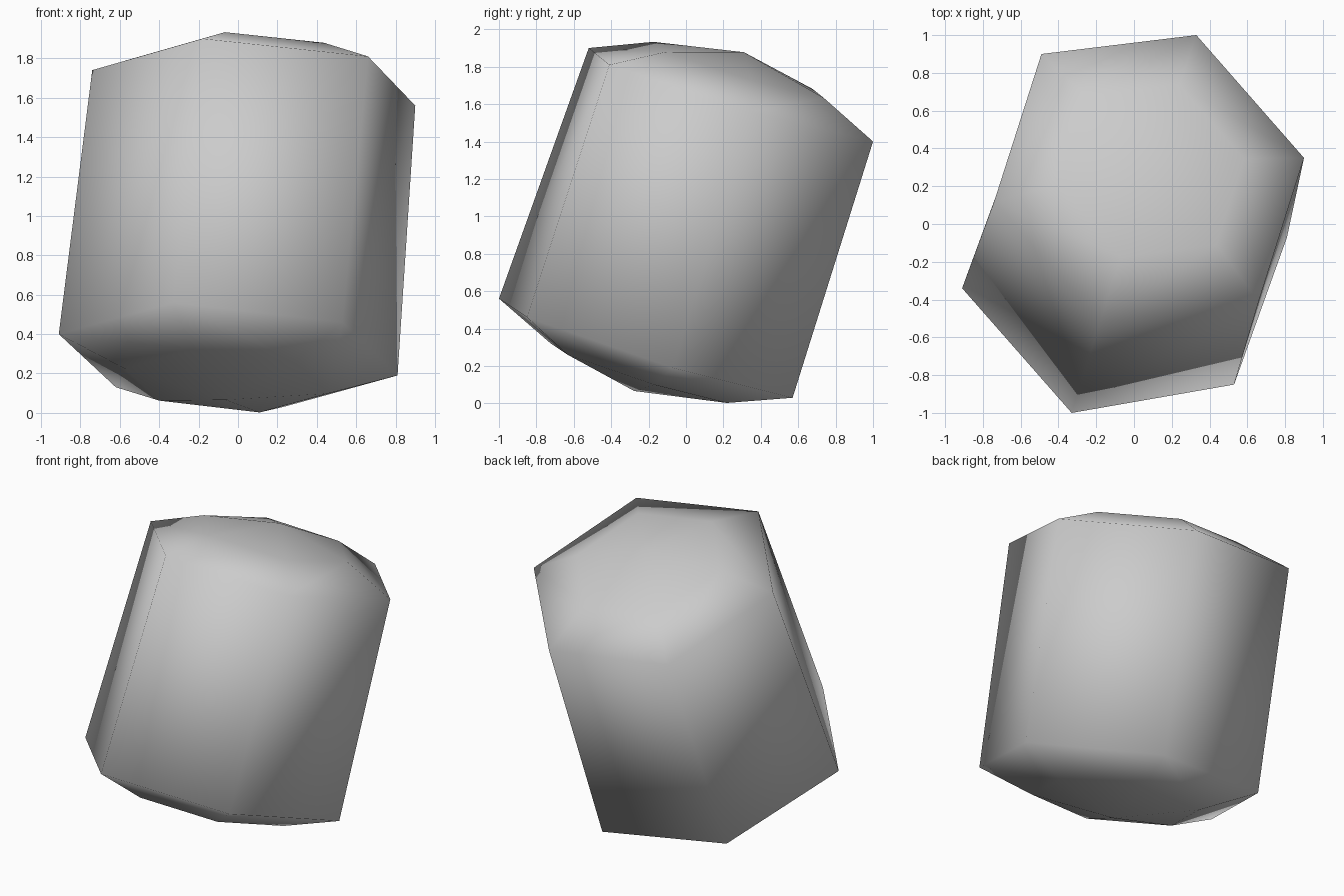
import bpy
import bmesh
from mathutils import Vector

cube = bpy.data.objects.get("Cube")
if cube:
    bpy.data.objects.remove(cube, do_unlink=True)

# One plain grey material
grey = bpy.data.materials.new("light_grey")
grey.use_nodes = True
colour = (0.6, 0.6, 0.6, 1)
grey.diffuse_color = colour
grey.node_tree.nodes["Principled BSDF"].inputs["Base Color"].default_value = colour

# Rims of the leaning six-sided body, counter-clockwise from the front
TOP_RIM = [(-.18, -.52, 1.9), (.66, -.41, 1.81), (.9, .35, 1.56),
           (.33, 1, 1.4), (-.49, .9, 1.48), (-.74, .12, 1.74)]
BOTTOM_RIM = [(-.33, -1, .56), (.53, -.85, .46), (.81, -.07, .19),
              (.23, .57, .03), (-.62, .45, .13), (-.91, -.34, .4)]
CAP_SCALE = 0.6    # size of the inner ring of each domed end
CAP_RISE = 0.14    # height of the inner ring above the rim
TIP_RISE = 0.24    # height of the tip above the rim


def add_ring(bm, points):
    return [bm.verts.new(p) for p in points]


def bridge(bm, lower, upper):
    count = len(lower)
    for i in range(count):
        j = (i + 1) % count
        bm.faces.new((lower[i], lower[j], upper[j], upper[i]))


def add_dome(bm, rim, direction):
    """Close a rim with a smaller raised ring and a central tip."""
    centre = sum((v.co for v in rim), Vector()) / len(rim)
    inner = add_ring(bm, [centre.lerp(v.co, CAP_SCALE) + direction * CAP_RISE
                          for v in rim])
    tip = bm.verts.new(centre + direction * TIP_RISE)
    bridge(bm, rim, inner)
    for i, vert in enumerate(inner):
        bm.faces.new((vert, inner[(i + 1) % len(inner)], tip))


# Body: straight walls between the rims, with a shallow dome on both ends
bm = bmesh.new()
bottom = add_ring(bm, BOTTOM_RIM)
top = add_ring(bm, TOP_RIM)
axis = (top[2].co - top[5].co).cross(top[3].co - top[0].co).normalized()
bridge(bm, bottom, top)
add_dome(bm, top, axis)
add_dome(bm, bottom, -axis)
bmesh.ops.recalc_face_normals(bm, faces=bm.faces)
for face in bm.faces:
    face.smooth = True

mesh = bpy.data.meshes.new("leaning_body")
bm.to_mesh(mesh)
bm.free()
mesh.materials.append(grey)
body = bpy.data.objects.new("leaning_body", mesh)
bpy.context.collection.objects.link(body)
